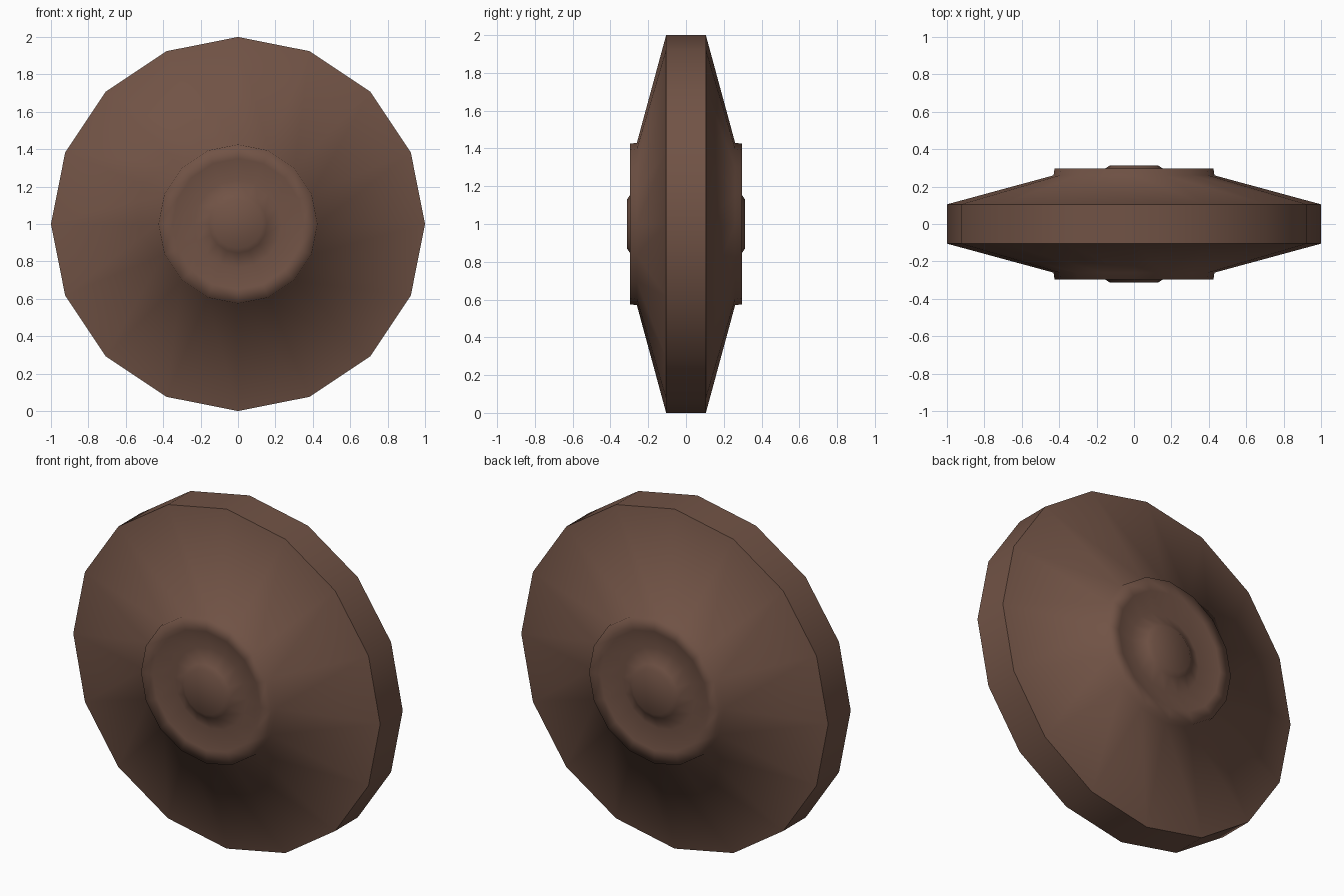
import bpy, bmesh, math

if "Cube" in bpy.data.objects:
    bpy.data.objects.remove(bpy.data.objects["Cube"])

SIDES = 16
# half profile (radius, depth) from rim to hub centre
half = [(1.0, 0.105), (0.43, 0.26), (0.425, 0.296), (0.35, 0.294),
        (0.235, 0.255), (0.155, 0.296), (0.13, 0.312)]
profile = [(r, -d) for r, d in reversed(half)] + half

brown = bpy.data.materials.new("dark brown")
brown.diffuse_color = (0.165, 0.086, 0.06, 1)
brown.use_nodes = True
brown.node_tree.nodes["Principled BSDF"].inputs["Base Color"].default_value = brown.diffuse_color

# lathe the profile around the y axis
bm = bmesh.new()
rings = []
for r, y in profile:
    rings.append([bm.verts.new((r * math.cos(a), y, 1 + r * math.sin(a)))
                  for a in (i * math.tau / SIDES for i in range(SIDES))])
for a, b in zip(rings, rings[1:]):
    for i in range(SIDES):
        j = (i + 1) % SIDES
        bm.faces.new((a[i], a[j], b[j], b[i]))

# hub centre caps
bm.faces.new(rings[0])
bm.faces.new(rings[-1])
bmesh.ops.recalc_face_normals(bm, faces=bm.faces)

# smooth shading, with only the two rim corners kept crisp
for f in bm.faces:
    f.smooth = True
n = len(half)
for ring in (rings[n - 1], rings[n]):
    for i in range(SIDES):
        bm.edges.get((ring[i], ring[(i + 1) % SIDES])).smooth = False

mesh = bpy.data.meshes.new("wheel")
bm.to_mesh(mesh)
bm.free()
mesh.materials.append(brown)
wheel = bpy.data.objects.new("wheel", mesh)
bpy.context.collection.objects.link(wheel)
